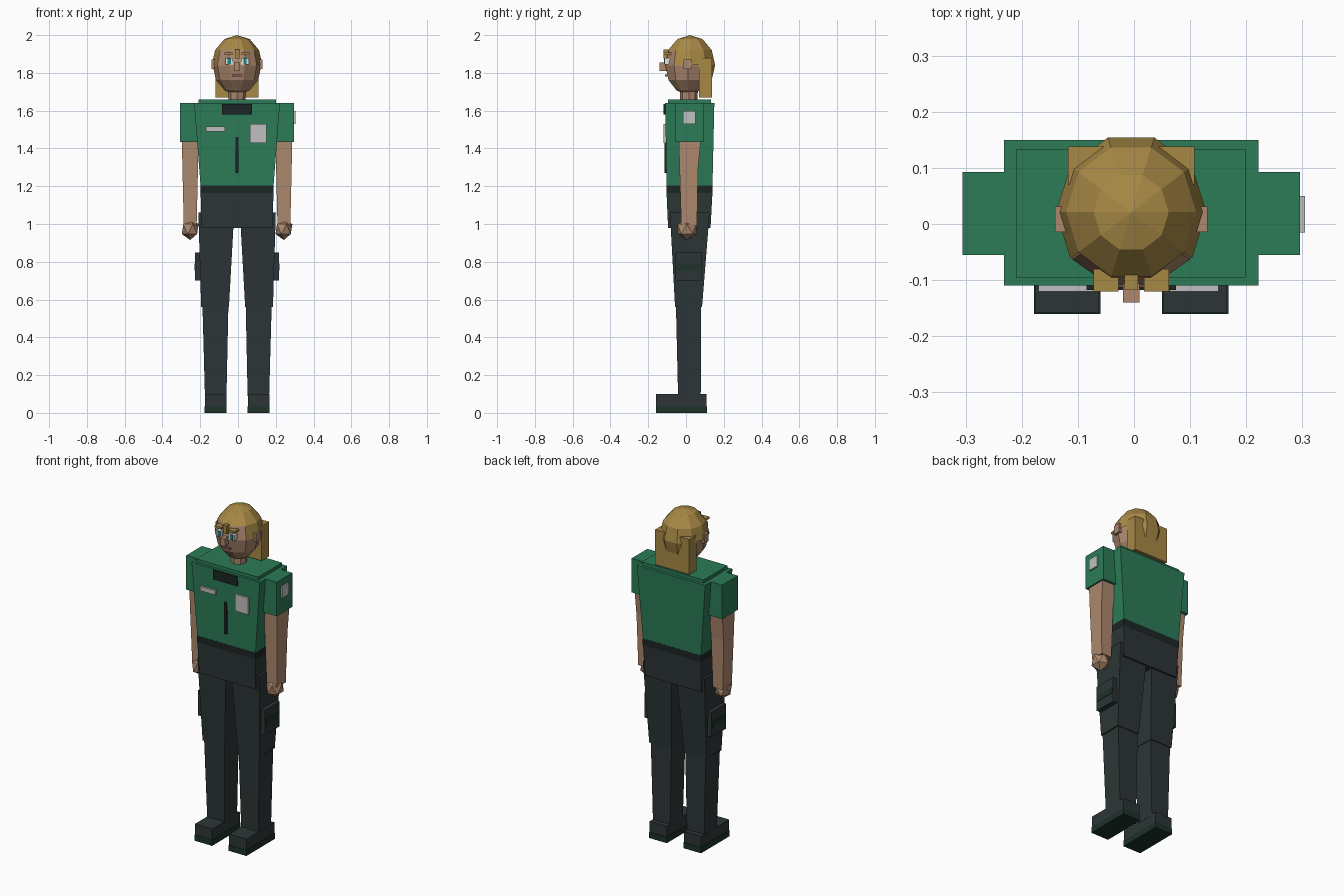
import bpy, bmesh, math
from mathutils import Vector, Matrix

if "Cube" in bpy.data.objects:
    bpy.data.objects.remove(bpy.data.objects["Cube"])

CX = -0.005  # body centre line


def material(name, r, g, b):
    m = bpy.data.materials.new(name)
    m.use_nodes = True
    m.diffuse_color = (r, g, b, 1)
    m.node_tree.nodes["Principled BSDF"].inputs["Base Color"].default_value = (r, g, b, 1)
    return m


GREEN = material("shirt green", 0.025, 0.2, 0.096)
SLATE = material("trouser slate", 0.026, 0.036, 0.037)
DARK = material("dark trim", 0.012, 0.019, 0.018)
SOLE = material("sole green black", 0.012, 0.032, 0.022)
SKIN = material("skin", 0.42, 0.25, 0.155)
HAIR = material("blonde hair", 0.39, 0.25, 0.06)
GREY = material("badge grey", 0.53, 0.53, 0.53)
WHITE = material("eye white", 0.75, 0.77, 0.77)
TEAL = material("iris teal", 0.02, 0.22, 0.21)
LIP = material("lip", 0.27, 0.11, 0.085)


def finish(bm, name, mat):
    bmesh.ops.recalc_face_normals(bm, faces=bm.faces[:])
    mesh = bpy.data.meshes.new(name)
    bm.to_mesh(mesh)
    bm.free()
    mesh.materials.append(mat)
    ob = bpy.data.objects.new(name, mesh)
    ob.location.x = CX
    bpy.context.collection.objects.link(ob)
    return ob


def block(name, mat, z0, z1, low, high=None, side=1):
    """Tapered box; low and high are (x0, x1, y0, y1) at the bottom and top."""
    bm = bmesh.new()
    rings = []
    for z, (x0, x1, y0, y1) in ((z0, low), (z1, high or low)):
        corners = ((x0, y0), (x1, y0), (x1, y1), (x0, y1))
        rings.append([bm.verts.new((side * x, y, z)) for x, y in corners])
    a, b = rings
    bm.faces.new(a)
    bm.faces.new(b)
    for i in range(4):
        j = (i + 1) % 4
        bm.faces.new((a[i], a[j], b[j], b[i]))
    return finish(bm, name, mat)


def ball(name, mat, centre, radii, keep=None):
    """Ten-sided faceted ball; keep is a rule for the faces that stay."""
    bm = bmesh.new()
    bmesh.ops.create_uvsphere(bm, u_segments=10, v_segments=6, radius=1,
                              matrix=Matrix.Rotation(math.pi / 2, 4, "Z"))
    if keep:
        drop = [f for f in bm.faces if not keep(f.calc_center_median())]
        bmesh.ops.delete(bm, geom=drop, context="FACES")
    for v in bm.verts:
        v.co = Vector(centre) + Vector(c * r for c, r in zip(v.co, radii))
    return finish(bm, name, mat)


# Torso
block("shirt", GREEN, 1.2, 1.64, (-.193, .193, -.103, .14), (-.227, .227, -.11, .15))
block("shoulder_yoke", GREEN, 1.64, 1.66, (-.205, .205, -.095, .133))
block("belt", DARK, 1.165, 1.205, (-.194, .194, -.104, .141))
block("hips", SLATE, .98, 1.165, (-.187, .187, -.095, .13), (-.193, .193, -.103, .14))

# Shirt details
block("collar_panel", DARK, 1.58, 1.635, (-.08, .08, -.118, -.105))
block("zip", DARK, 1.27, 1.46, (-.008, .008, -.114, -.1))
block("name_tag", GREY, 1.49, 1.515, (-.165, -.063, -.12, -.105))
block("chest_badge", GREY, 1.43, 1.53, (.068, .156, -.12, -.105))
block("sleeve_patch", GREY, 1.53, 1.598, (.3, .31, -.015, .05))

# Limbs
for label, s in (("left", 1), ("right", -1)):
    block(label + "_sleeve", GREEN, 1.435, 1.64, (.19, .301, -.055, .093), side=s)
    block(label + "_upper_arm", SKIN, 1.29, 1.44, (.207, .289, -.034, .064),
          (.205, .292, -.038, .078), side=s)
    block(label + "_forearm", SKIN, .99, 1.29, (.214, .282, -.025, .058),
          (.207, .289, -.034, .064), side=s)
    bm = bmesh.new()
    bmesh.ops.create_icosphere(bm, subdivisions=1, radius=1)
    for v in bm.verts:
        v.co = (s * .248 + v.co.x * .05, .005 + v.co.y * .058, .973 + v.co.z * .058)
    finish(bm, label + "_hand", SKIN)

    block(label + "_thigh", SLATE, .56, 1.06, (.043, .19, -.058, .085),
          (.015, .205, -.085, .125), side=s)
    block(label + "_calf", SLATE, .09, .56, (.056, .17, -.042, .078),
          (.046, .183, -.053, .08), side=s)
    block(label + "_thigh_pocket", SLATE, .7, .85, (.18, .223, -.055, .083), side=s)
    block(label + "_pocket_flap", SOLE, .755, .79, (.215, .225, -.05, .078), side=s)
    block(label + "_shoe", SLATE, .035, .1, (.057, .171, -.158, .108), side=s)
    block(label + "_sole", SOLE, 0, .035, (.055, .173, -.16, .111), side=s)

# Neck and head
bm = bmesh.new()
bmesh.ops.create_cone(bm, cap_ends=True, segments=8, radius1=.045, radius2=.05, depth=.1,
                      matrix=Matrix.Translation((0, .015, 1.7)))
finish(bm, "neck", SKIN)
ball("head", SKIN, (0, .01, 1.84), (.129, .125, .155))

# Hair: cap open over the face and reaching lower at the back
ball("hair_cap", HAIR, (0, .021, 1.842), (.134, .14, .158),
     lambda c: c.z > .5 or (c.z > 0 and c.y > -.7) or (c.z > -.5 and c.y > .35))
block("hair_fringe", HAIR, 1.875, 1.925, (-.012, .012, -.118, -.06))
block("hair_back", HAIR, 1.67, 1.88, (-.113, .113, .07, .138))

# Face
block("nose", SKIN, 1.81, 1.855, (-.015, .015, -.14, -.09))
block("mouth", LIP, 1.782, 1.792, (-.028, .028, -.112, -.08))
for label, s in (("left", 1), ("right", -1)):
    block(label + "_ear", SKIN, 1.82, 1.872, (.1, .136, -.014, .031), side=s)
    block(label + "_eye", WHITE, 1.845, 1.88, (.022, .062, -.113, -.08), side=s)
    block(label + "_iris", TEAL, 1.847, 1.878, (.033, .05, -.117, -.1), side=s)
    block(label + "_eyebrow", HAIR, 1.895, 1.907, (.023, .067, -.12, -.08), side=s)
